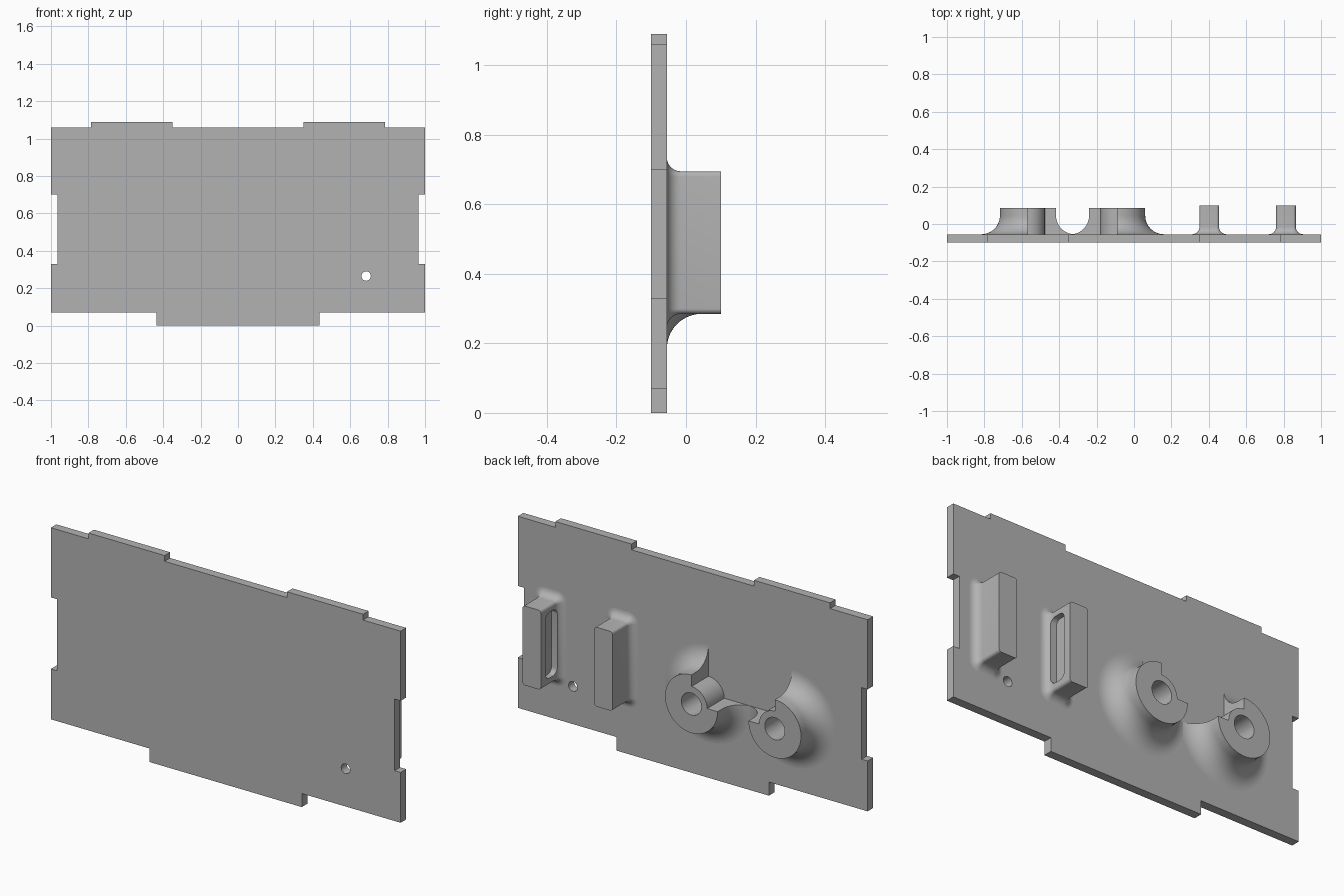
import bpy, bmesh, math

cube = bpy.data.objects.get("Cube")
if cube:
    bpy.data.objects.remove(cube)

grey = bpy.data.materials.new("light_grey")
grey.use_nodes = True
COLOUR = (0.45, 0.45, 0.45, 1)
grey.diffuse_color = COLOUR
grey.node_tree.nodes["Principled BSDF"].inputs["Base Color"].default_value = COLOUR

FRONT, BACK = -0.10, -0.055      # plate surfaces in y


def finish(obj):
    obj.data.materials.clear()
    obj.data.materials.append(grey)
    bpy.ops.object.select_all(action='DESELECT')
    obj.select_set(True)
    bpy.context.view_layer.objects.active = obj
    bpy.ops.object.shade_smooth_by_angle(angle=math.radians(30))


def to_object(bm, name):
    bmesh.ops.remove_doubles(bm, verts=bm.verts, dist=1e-5)
    bmesh.ops.recalc_face_normals(bm, faces=bm.faces)
    mesh = bpy.data.meshes.new(name)
    bm.to_mesh(mesh)
    bm.free()
    obj = bpy.data.objects.new(name, mesh)
    bpy.context.collection.objects.link(obj)
    return obj


def skin(bm, loops, closed):
    """Join successive point loops with quads."""
    rows = [[bm.verts.new(p) for p in loop] for loop in loops]
    for a, b in zip(rows, rows[1:]):
        n = len(a)
        for i in range(n if closed else n - 1):
            j = (i + 1) % n
            bm.faces.new((a[i], a[j], b[j], b[i]))
    return rows


def rounded_rect(w, h, r, steps=6):
    pts = []
    for k, (sx, sy) in enumerate([(1, 1), (-1, 1), (-1, -1), (1, -1)]):
        for s in range(steps + 1):
            a = math.pi / 2 * (k + s / steps)
            pts.append((sx * (w / 2 - r) + r * math.cos(a),
                        sy * (h / 2 - r) + r * math.sin(a)))
    return pts


# Plate with tabs, side notches and a small hole, as a filled flat curve
half = [(0.435, 0), (0.435, 0.07), (1, 0.07), (1, 0.33), (0.965, 0.33),
        (0.965, 0.70), (1, 0.70), (1, 1.06), (0.785, 1.06), (0.785, 1.09),
        (0.35, 1.09), (0.35, 1.06)]
outline = half + [(-x, z) for x, z in reversed(half)]
hole = [(0.685 + 0.025 * math.cos(i * math.tau / 32),
         0.265 + 0.025 * math.sin(i * math.tau / 32)) for i in range(32)]
curve = bpy.data.curves.new("plate", 'CURVE')
curve.dimensions = '2D'
curve.fill_mode = 'BOTH'
curve.extrude = (BACK - FRONT) / 2
for pts in (outline, hole):
    spline = curve.splines.new('POLY')
    spline.points.add(len(pts) - 1)
    for point, (x, z) in zip(spline.points, pts):
        point.co = (x, z, 0, 1)
    spline.use_cyclic_u = True
plate = bpy.data.objects.new("plate", curve)
bpy.context.collection.objects.link(plate)
plate.rotation_euler.x = math.pi / 2
plate.location.y = (FRONT + BACK) / 2
bpy.context.view_layer.objects.active = plate
plate.select_set(True)
bpy.ops.object.convert(target='MESH')
plate = bpy.context.view_layer.objects.active
bm = bmesh.new()
bm.from_mesh(plate.data)
bmesh.ops.remove_doubles(bm, verts=bm.verts, dist=1e-5)
bmesh.ops.recalc_face_normals(bm, faces=bm.faces)
bm.to_mesh(plate.data)
bm.free()
finish(plate)


# Round bosses: flared base, centre hole, one quarter cut back to the hub
def boss(name, cx, notch_start):
    cz, top, hole_r, hub_r, rim_r, flare = 0.435, 0.085, 0.057, 0.09, 0.15, 0.10
    arc = [(rim_r + flare * (1 - math.cos(t)), BACK + flare * (1 - math.sin(t)))
           for t in (math.pi / 2 * i / 14 for i in range(15))]
    bore = [(hole_r, BACK), (hole_r, top), (hub_r, top)]
    outer = [(rim_r, top)] + arc
    bm = bmesh.new()

    def place(profile, a):
        return [(cx + r * math.cos(a), y, cz + r * math.sin(a)) for r, y in profile]

    def sweep(profile, start, turn, n):
        skin(bm, [place(profile, start + turn * i / n) for i in range(n + 1)], False)

    notch_end = notch_start + math.pi / 2
    sweep(bore + outer, notch_end, 1.5 * math.pi, 60)
    sweep(bore + [(hub_r, BACK)], notch_start, math.pi / 2, 20)
    for a in (notch_start, notch_end):
        wall = [(hub_r, BACK), (hub_r, top)] + outer
        bm.faces.new([bm.verts.new(p) for p in place(wall, a)])
    finish(to_object(bm, name))


boss("right_boss", -0.567, 0)
boss("centre_boss", -0.09, math.pi / 2)


# Upright rails with filleted feet and a slot in the facing sides
def rail(name, cx, inward):
    w, h, tip, fillet, cz = 0.105, 0.41, 0.10, 0.04, 0.49
    levels = [(fillet * (1 - math.cos(t)), BACK + fillet * (1 - math.sin(t)))
              for t in (math.pi / 2 * i / 8 for i in range(8, -1, -1))]
    levels.append((0, tip))
    bm = bmesh.new()
    rows = skin(bm, [[(cx + u, y, cz + v) for u, v in
                      rounded_rect(w + 2 * g, h + 2 * g, 0.015 + g)]
                     for g, y in levels], True)
    bm.faces.new(rows[0])
    bm.faces.new(rows[-1])
    obj = to_object(bm, name)

    bm = bmesh.new()
    face_x = cx + inward * w / 2
    rows = skin(bm, [[(x, 0.015 + u, cz + v) for u, v in rounded_rect(0.09, 0.34, 0.03)]
                     for x in (face_x - inward * 0.03, face_x + inward * 0.1)], True)
    bm.faces.new(rows[0])
    bm.faces.new(rows[-1])
    cutter = to_object(bm, name + "_slot_cutter")
    cutter.hide_render = True
    mod = obj.modifiers.new("slot", 'BOOLEAN')
    mod.operation = 'DIFFERENCE'
    mod.solver = 'EXACT'
    mod.object = cutter
    bpy.context.view_layer.objects.active = obj
    bpy.ops.object.modifier_apply(modifier=mod.name)
    bpy.data.objects.remove(cutter)
    finish(obj)


rail("inner_rail", 0.4025, 1)
rail("outer_rail", 0.8125, -1)
